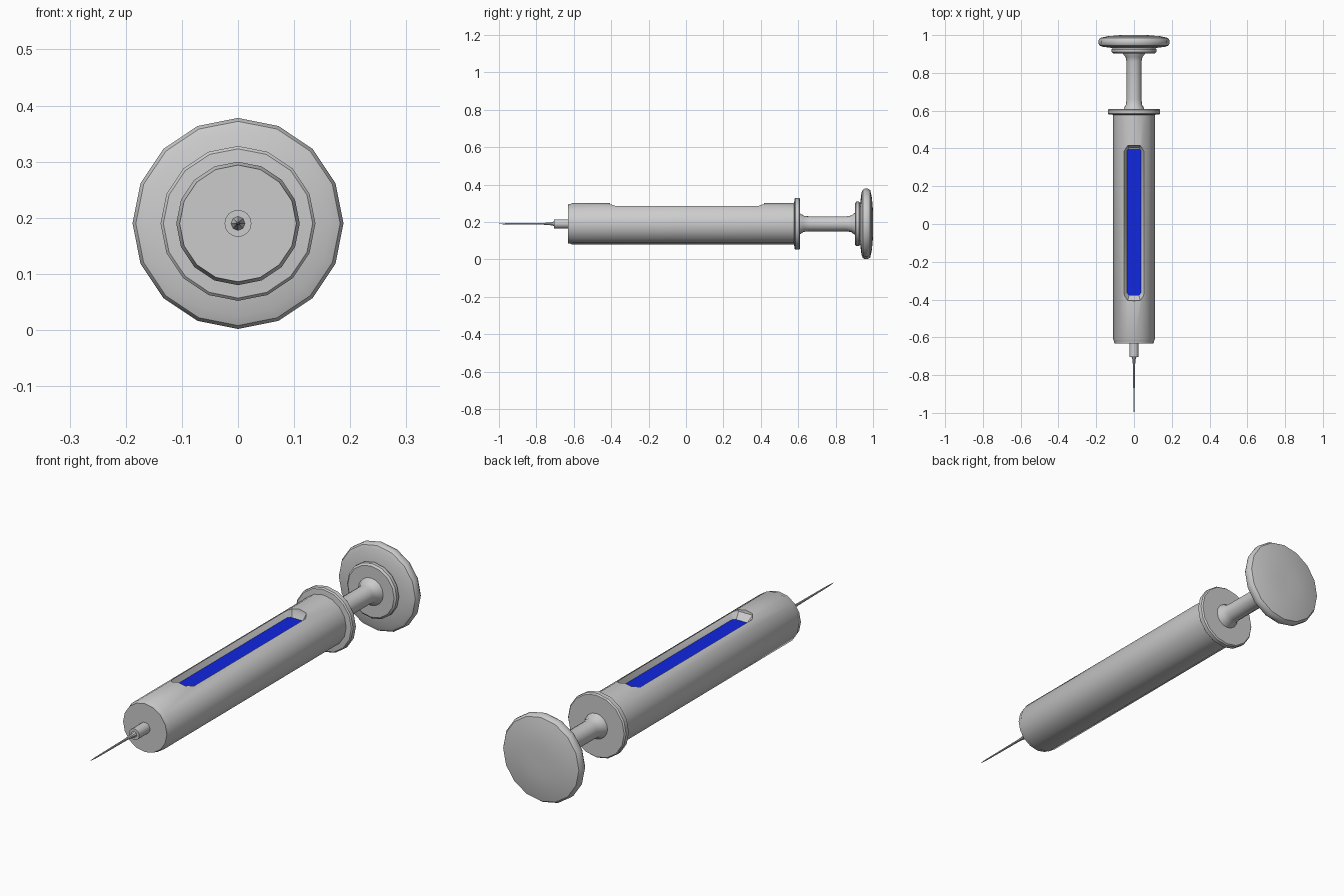
import bpy, bmesh, math

if "Cube" in bpy.data.objects:
    bpy.data.objects.remove(bpy.data.objects["Cube"])

AXIS_Z = 0.19


def finish(bm, name, smooth=True):
    bmesh.ops.recalc_face_normals(bm, faces=bm.faces)
    me = bpy.data.meshes.new(name)
    bm.to_mesh(me)
    bm.free()
    ob = bpy.data.objects.new(name, me)
    bpy.context.collection.objects.link(ob)
    if smooth:
        smooth_by_angle(ob)
    return ob


def smooth_by_angle(ob):
    bpy.ops.object.select_all(action='DESELECT')
    ob.select_set(True)
    bpy.context.view_layer.objects.active = ob
    bpy.ops.object.shade_smooth_by_angle(angle=math.radians(32))


def loft(bm, rings):
    """Skin a list of equal-length point rings and cap both ends."""
    loops = [[bm.verts.new(p) for p in ring] for ring in rings]
    n = len(loops[0])
    for a, b in zip(loops, loops[1:]):
        for i in range(n):
            j = (i + 1) % n
            bm.faces.new((a[i], a[j], b[j], b[i]))
    bm.faces.new(loops[0])
    bm.faces.new(loops[-1])


def lathe(name, profile, sides=16, smooth=True):
    """Turn (y, radius) pairs around the long axis."""
    bm = bmesh.new()
    angles = [2 * math.pi * i / sides for i in range(sides)]
    loft(bm, [[(r * math.sin(a), y, AXIS_Z + r * math.cos(a)) for a in angles]
              for y, r in profile])
    return finish(bm, name, smooth)


def slot_ring(w, y0, y1, c, z):
    """Long rectangle with clipped corners."""
    d = c * 1.5
    return [(-w, y0 + d, z), (-w + c, y0, z), (w - c, y0, z), (w, y0 + d, z),
            (w, y1 - d, z), (w - c, y1, z), (-w + c, y1, z), (-w, y1 - d, z)]


# barrel with finger flange
barrel = lathe("barrel", [
    (-0.632, 0.098), (-0.632, 0.104), (-0.618, 0.106), (-0.61, 0.11),
    (0.578, 0.11), (0.58, 0.133), (0.585, 0.138), (0.604, 0.138),
    (0.61, 0.133), (0.61, 0.05)], smooth=False)

# window recess cut in the top of the barrel
bm = bmesh.new()
loft(bm, [slot_ring(0.038, -0.378, 0.402, 0.012, 0.262),
          slot_ring(0.053, -0.405, 0.415, 0.02, 0.287),
          slot_ring(0.056, -0.41, 0.42, 0.02, 0.33)])
cutter = finish(bm, "window_cutter", False)
cutter.hide_render = True
mod = barrel.modifiers.new("window", 'BOOLEAN')
mod.object = cutter
mod.operation = 'DIFFERENCE'
mod.solver = 'EXACT'
bpy.context.view_layer.objects.active = barrel
bpy.ops.object.modifier_apply(modifier=mod.name)
bpy.data.objects.remove(cutter)
smooth_by_angle(barrel)

# blue liquid in the window
bm = bmesh.new()
loft(bm, [slot_ring(0.037, -0.375, 0.398, 0.008, z) for z in (0.255, 0.265)])
liquid = finish(bm, "liquid", False)
mat = bpy.data.materials.new("blue_liquid")
mat.diffuse_color = (0.005, 0.02, 0.75, 1)
mat.use_nodes = True
mat.node_tree.nodes["Principled BSDF"].inputs["Base Color"].default_value = mat.diffuse_color
liquid.data.materials.append(mat)

# plunger: flared rod, collar and domed thumb pad
lathe("plunger_rod", [
    (0.605, 0.055), (0.615, 0.053), (0.63, 0.043), (0.66, 0.04),
    (0.86, 0.04), (0.885, 0.045), (0.9, 0.058), (0.91, 0.06)])
lathe("plunger_collar", [
    (0.903, 0.05), (0.903, 0.11), (0.91, 0.118), (0.925, 0.118), (0.935, 0.11)])
lathe("thumb_pad", [
    (0.93, 0.10), (0.938, 0.165), (0.945, 0.182), (0.955, 0.188),
    (0.972, 0.188), (0.985, 0.18), (0.994, 0.14), (1.0, 0.07), (1.0, 0.02)])

# needle and its hub
lathe("needle_hub", [
    (-0.705, 0.012), (-0.705, 0.024), (-0.63, 0.024)])
lathe("needle", [
    (-1.0, 0.001), (-0.97, 0.003), (-0.76, 0.005), (-0.72, 0.008), (-0.70, 0.014)], 8)
